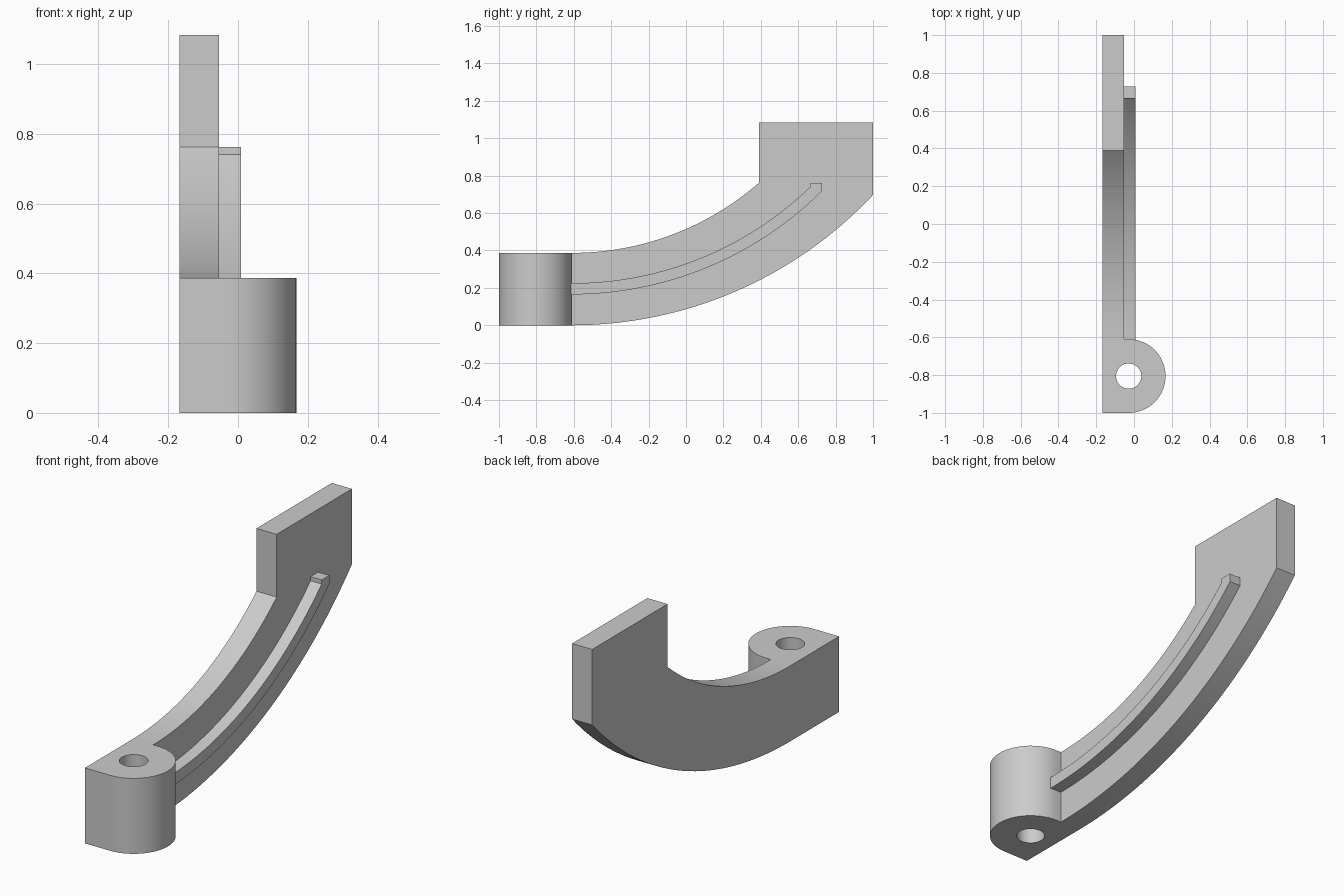
import bpy, bmesh, math
from mathutils import Vector

if "Cube" in bpy.data.objects:
    bpy.data.objects.remove(bpy.data.objects["Cube"])

grey = bpy.data.materials.new("grey")
grey.diffuse_color = (0.6, 0.6, 0.6, 1)
grey.use_nodes = True
grey.node_tree.nodes["Principled BSDF"].inputs["Base Color"].default_value = grey.diffuse_color


def prism(name, points, sweep):
    """Closed profile of 3D points, extruded along the sweep vector."""
    bm = bmesh.new()
    face = bm.faces.new([bm.verts.new(p) for p in points])
    new = bmesh.ops.extrude_face_region(bm, geom=[face])["geom"]
    bmesh.ops.translate(bm, vec=Vector(sweep),
                        verts=[v for v in new if isinstance(v, bmesh.types.BMVert)])
    bmesh.ops.recalc_face_normals(bm, faces=bm.faces)
    mesh = bpy.data.meshes.new(name)
    bm.to_mesh(mesh)
    bm.free()
    obj = bpy.data.objects.new(name, mesh)
    bpy.context.collection.objects.link(obj)
    mesh.materials.append(grey)
    return obj


def rise(start, end, n=32):
    """Arc in (y, z), level at its start and climbing to its end."""
    d, h = end[0] - start[0], end[1] - start[1]
    r = (d * d + h * h) / (2 * h)
    a = math.asin(d / r)
    return [(start[0] + r * math.sin(a * i / n),
             start[1] + r * (1 - math.cos(a * i / n))) for i in range(n + 1)]


def circle(cx, cy, r, a0, a1, n):
    return [(cx + r * math.cos(a0 + (a1 - a0) * i / n),
             cy + r * math.sin(a0 + (a1 - a0) * i / n), 0) for i in range(n + 1)]


def combine(target, tool, operation):
    mod = target.modifiers.new("combine", 'BOOLEAN')
    mod.operation, mod.object, mod.solver = operation, tool, 'EXACT'
    bpy.context.view_layer.objects.active = target
    bpy.ops.object.modifier_apply(modifier=mod.name)
    bpy.data.objects.remove(tool)


LEFT, FACE, RIB = -0.168, -0.054, 0.009
H, START, CX, CY, R = 0.387, -0.61, -0.028, -0.805, 0.195

# curved arm with the upright end plate
lower = rise((START, 0), (1, 0.697))
upper = rise((START, H), (0.39, 0.762))
outline = lower + [(1, 1.084), (0.39, 1.084)] + upper[::-1]
arm = prism("curved_arm", [(LEFT, y, z) for y, z in outline], (FACE - LEFT, 0, 0))

# D-shaped pivot boss
d_shape = [(LEFT, CY - R, 0)] + circle(CX, CY, R, -math.pi / 2, math.pi / 2, 48) \
    + [(LEFT, CY + R, 0)]
boss = prism("pivot_boss", d_shape, (0, 0, H))

# raised rib along the arm
lower = rise((START, 0.165), (0.727, 0.718))
upper = rise((START, 0.225), (0.665, 0.741))
outline = [(START - 0.03, 0.165)] + lower + [(0.727, 0.762), (0.665, 0.762)] \
    + upper[::-1] + [(START - 0.03, 0.225)]
rib = prism("rib", [(FACE - 0.02, y, z) for y, z in outline], (RIB - FACE + 0.02, 0, 0))

# pivot hole
hole = prism("hole_cutter", [(x, y, -0.1) for x, y, _ in
                             circle(CX, CY, 0.067, 0, 2 * math.pi, 40)[:-1]], (0, 0, 0.6))

combine(arm, boss, 'UNION')
combine(arm, rib, 'UNION')
combine(arm, hole, 'DIFFERENCE')
arm.name = "curved_arm_bracket"
arm.select_set(True)
bpy.context.view_layer.objects.active = arm
bpy.ops.object.shade_smooth_by_angle(angle=math.radians(30))
